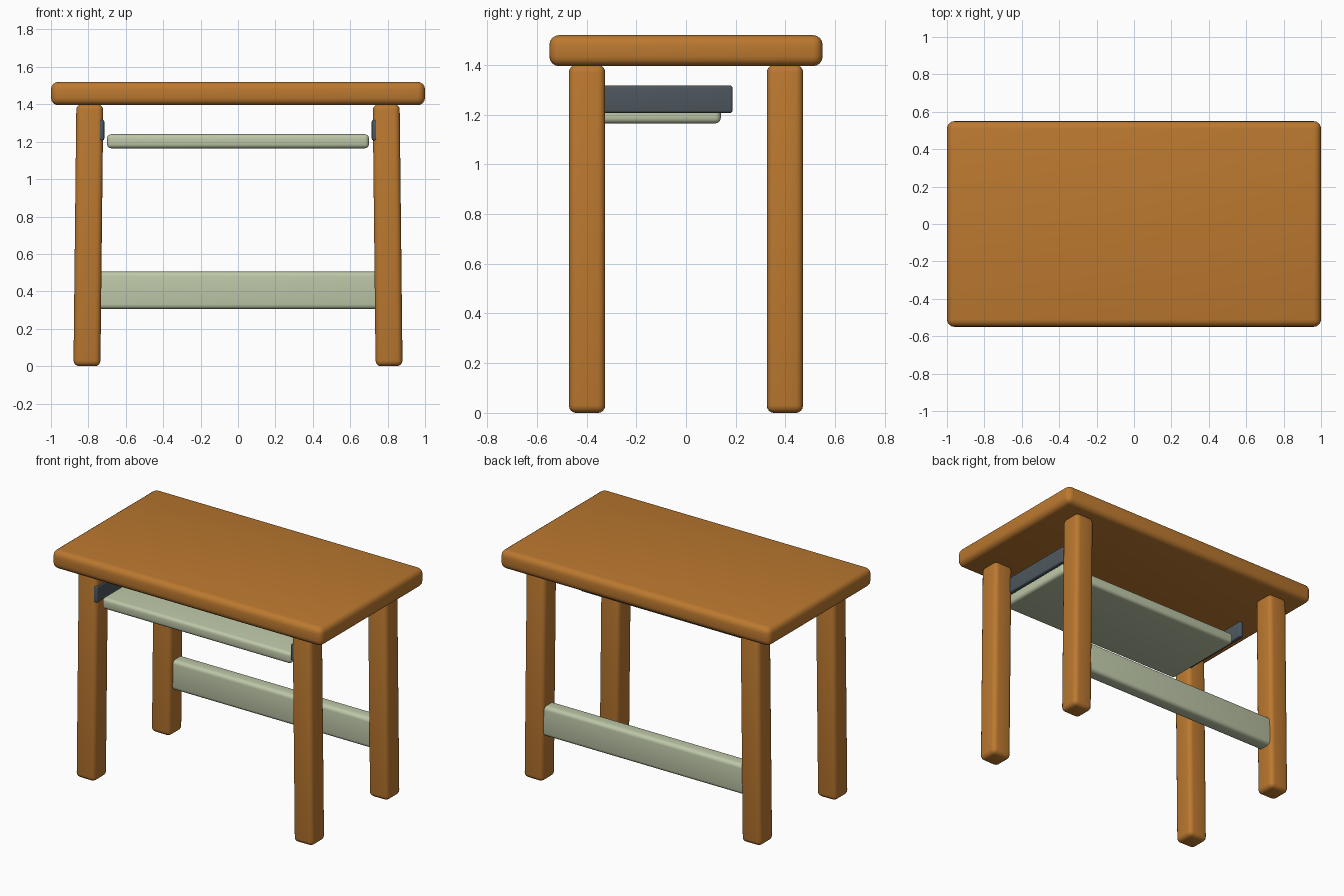
import bpy

if "Cube" in bpy.data.objects:
    bpy.data.objects.remove(bpy.data.objects["Cube"])


def material(name, rgb):
    m = bpy.data.materials.new(name)
    m.diffuse_color = (*rgb, 1.0)
    m.use_nodes = True
    m.node_tree.nodes["Principled BSDF"].inputs["Base Color"].default_value = m.diffuse_color
    return m


wood = material("warm wood", (0.50, 0.19, 0.029))
sage = material("pale sage", (0.51, 0.57, 0.39))
slate = material("dark slate", (0.074, 0.095, 0.110))


def rounded_box(name, lo, hi, radius, mat, tilt=0.0):
    """Box between two corners with rounded, smooth-shaded edges."""
    centre = [(a + b) / 2 for a, b in zip(lo, hi)]
    bpy.ops.mesh.primitive_cube_add(size=1, location=centre)
    ob = bpy.context.object
    ob.name = name
    ob.scale = [b - a for a, b in zip(lo, hi)]
    bpy.ops.object.transform_apply(location=False, rotation=False, scale=True)
    bevel = ob.modifiers.new("rounding", 'BEVEL')
    bevel.width = radius
    bevel.segments = 4
    bpy.ops.object.modifier_apply(modifier=bevel.name)
    bpy.ops.object.shade_smooth_by_angle()
    ob.rotation_euler.y = tilt
    ob.data.materials.append(mat)
    return ob


# Table top
rounded_box("table_top", (-1, -0.55, 1.395), (1, 0.55, 1.52), 0.04, wood)

# Four legs, splayed slightly sideways
for side, sx in (("left", -1), ("right", 1)):
    for end, sy in (("front", -1), ("back", 1)):
        cx, cy, h = sx * 0.80, sy * 0.398, 0.073
        rounded_box(f"{end}_{side}_leg", (cx - h + 0.001, cy - h, 0.0),
                    (cx + h - 0.001, cy + h, 1.40), 0.03, wood, -sx * 0.011)

# Rear stretcher between the back legs
rounded_box("back_stretcher", (-0.77, 0.355, 0.305), (0.77, 0.455, 0.505), 0.025, sage)

# Sliding tray and its side rails
rounded_box("sliding_tray", (-0.70, -0.445, 1.165), (0.70, 0.14, 1.24), 0.022, sage)
for side, sx in (("left", -1), ("right", 1)):
    xs = sorted((sx * 0.715, sx * 0.747))
    rounded_box(f"{side}_tray_rail", (xs[0], -0.468, 1.207), (xs[1], 0.187, 1.317), 0.01, slate)
